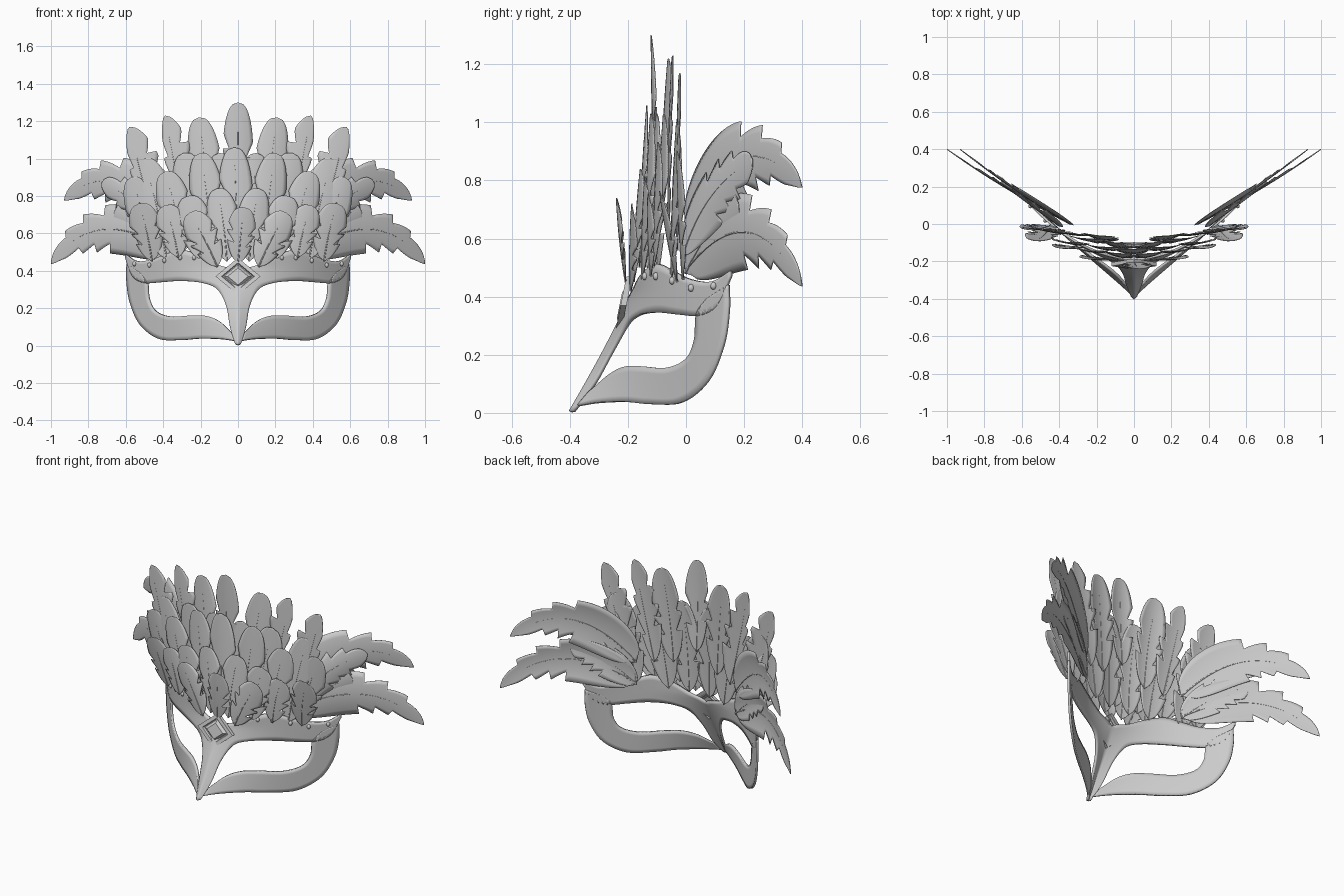
import bpy, bmesh
from math import pi, cos, sin
from mathutils import Vector

if "Cube" in bpy.data.objects:
    bpy.data.objects.remove(bpy.data.objects["Cube"])


def finish(name, verts, faces, thick=0.0, mirror=False, smooth=True, offset=0.0):
    me = bpy.data.meshes.new(name)
    me.from_pydata([tuple(v) for v in verts], [], faces)
    bm = bmesh.new()
    bm.from_mesh(me)
    bmesh.ops.remove_doubles(bm, verts=bm.verts, dist=0.0004)
    bmesh.ops.recalc_face_normals(bm, faces=bm.faces)
    bm.to_mesh(me)
    bm.free()
    ob = bpy.data.objects.new(name, me)
    bpy.context.collection.objects.link(ob)
    if mirror:
        m = ob.modifiers.new("mirror", 'MIRROR')
        m.use_clip = True
    if thick:
        s = ob.modifiers.new("thickness", 'SOLIDIFY')
        s.thickness = thick
        s.offset = offset
    if smooth:
        bpy.ops.object.select_all(action='DESELECT')
        ob.select_set(True)
        bpy.context.view_layer.objects.active = ob
        bpy.ops.object.shade_smooth_by_angle(angle=0.7)
    return ob


def grid_faces(rows, cols):
    return [(i * cols + j, i * cols + j + 1, (i + 1) * cols + j + 1, (i + 1) * cols + j)
            for i in range(rows - 1) for j in range(cols - 1)]


def spline(pts, per=6):
    # Catmull-Rom through 2D points
    p = [Vector(q) for q in pts]
    p = [2 * p[0] - p[1]] + p + [2 * p[-1] - p[-2]]
    out = []
    for i in range(1, len(p) - 2):
        for k in range(per):
            t = k / per
            a, b, c, d = p[i - 1:i + 3]
            out.append(0.5 * (2 * b + (c - a) * t + (2 * a - 5 * b + 4 * c - d) * t * t
                              + (3 * b - a - 3 * c + d) * t ** 3))
    return out + [p[-2]]


def mask_y(x, z):
    # curved face surface: rounded at the brow, V-shaped at the nose
    t = min(1, max(0, (0.42 - z) / 0.42)) ** 1.15
    return (1 - t) * (-0.185 + 0.945 * x * x) + t * (-0.4 + 0.92 * abs(x))


def band(name, edge_a, edge_b, cols=7):
    a, b = spline(edge_a), spline(edge_b)
    vs = []
    for p, q in zip(a, b):
        for j in range(cols):
            r = p.lerp(q, j / (cols - 1))
            x = max(0, r.x)
            vs.append((x, mask_y(x, r.y), r.y))
    return finish(name, vs, grid_faces(len(a), cols), 0.013, True)


# Mask: brow with nose, and the band below the eyes
band("brow_and_nose",
     [(0, .004), (0, .1), (0, .2), (0, .3), (0, .39), (.1, .43), (.2, .48), (.3, .512),
      (.38, .49), (.46, .46), (.54, .452), (.6, .488)],
     [(.012, .006), (.04, .1), (.058, .2), (.09, .275), (.13, .315), (.19, .335), (.25, .343),
      (.33, .345), (.42, .338), (.5, .335), (.56, .37), (.6, .47)])
band("lower_eye_band",
     [(.015, .025), (.09, .035), (.2, .038), (.3, .03), (.42, .036), (.52, .11),
      (.575, .23), (.593, .35), (.592, .44)],
     [(.035, .07), (.1, .13), (.17, .158), (.25, .16), (.36, .155), (.44, .185),
      (.475, .25), (.485, .34), (.52, .39)])

# Rivets along the brow
for side in (-1, 1):
    for x, z in [(.23, .47), (.305, .47), (.39, .455), (.47, .43), (.55, .437)]:
        bpy.ops.mesh.primitive_uv_sphere_add(segments=16, ring_count=8, radius=0.012,
                                             location=(side * (x + .004), mask_y(x, z) - .006, z))
        bpy.context.object.scale = (.9, .9, 1.1)
        bpy.context.object.name = "brow_rivet"
        bpy.ops.object.shade_smooth()

# Diamond ornament: stepped four-sided rings
rings = [(.12, .0), (.12, .02), (.088, .02), (.082, .01), (.075, .01), (.055, .024), (0, .024)]
vs = []
for r, d in rings:
    for k in range(5):
        x, z = r * cos(k * pi / 2), r * .83 * sin(k * pi / 2)
        vs.append((x, -.205 + z * .2 - d, .37 + z))
finish("diamond_ornament", vs, grid_faces(len(rings), 5), smooth=False)


def feather(name, base, ctrl, tip, half, normal, shape, notches, cup=0.015, sweep=0.6, thin=0):
    base, ctrl, tip, n = Vector(base), Vector(ctrl), Vector(tip), Vector(normal).normalized()
    pa, pb = shape
    pk = pa / (pa + pb)
    peak = pk ** pa * (1 - pk) ** pb
    rows, cols = 57, 9
    vs, spine = [], []
    for i in range(rows):
        s = i / (rows - 1)
        c = base * (1 - s) ** 2 + ctrl * 2 * s * (1 - s) + tip * s * s
        t = (2 * (1 - s) * (ctrl - base) + 2 * s * (tip - ctrl)).normalized()
        side = t.cross(n).normalized()
        w0 = half * (s ** pa * (1 - s) ** pb / peak)
        spine.append((c, side, t))
        for j in range(cols):
            v = j / (cols - 1) * 2 - 1
            f = 1.0
            for sgn, p, depth, ln in notches:   # split barbs on the edge
                if sgn * v > 0 and p <= s < p + ln:
                    f = min(f, 1 - depth * (1 - (s - p) / ln))
            if thin * v > 0:                    # narrow outer vane
                f *= .45
            w = w0 * f * v
            vs.append(c + side * w + t * abs(w) * sweep * (1 - s) - n * cup * (w / half) ** 2)
    finish(name, vs, grid_faces(rows, cols), 0.003)
    # quill: thin tapered tube along the spine
    q = []
    for i in range(0, rows - 3, 3):
        c, side, t = spine[i]
        r = 0.004 * (1 - i / rows) + .001
        m = side.cross(t)
        q += [c + side * r * cos(k * pi / 3) + m * r * sin(k * pi / 3) for k in range(7)]
    finish(name + "_quill", q, grid_faces(len(q) // 7, 7))


BLUNT, POINT, PLUME = (.42, .4), (.5, .55), (.36, .8)
cuts = [(1, .24, .55, .15), (1, .43, .5, .15), (-1, .32, .55, .16), (-1, .52, .45, .15)]
sharp_cuts = cuts + [(-1, .72, .5, .14), (1, .64, .45, .14)]

# Crest feathers: name, tip x, tip z, base x, base z, half width, base y, tip y, shape
crest = [
    ("back_crest_feather", 0, 1.30, 0, .74, .08, -.10, -.12, BLUNT),
    ("back_crest_feather", .21, 1.22, .15, .64, .09, -.09, -.06, BLUNT),
    ("back_crest_feather", .39, 1.23, .26, .62, .11, -.06, -.045, POINT),
    ("back_crest_feather", .58, 1.17, .42, .56, .125, -.03, -.02, POINT),
    ("back_crest_feather", .50, 1.0, .38, .46, .10, -.05, -.03, BLUNT),
    ("back_crest_feather", .57, .90, .45, .46, .085, -.01, -.03, BLUNT),
    ("back_crest_feather", .29, 1.03, .19, .46, .10, -.10, -.075, BLUNT),
    ("back_crest_feather", .10, 1.03, .07, .46, .09, -.13, -.10, BLUNT),
    ("middle_crest_feather", -.02, 1.06, 0, .50, .09, -.16, -.135, BLUNT),
    ("middle_crest_feather", .20, 1.03, .14, .50, .09, -.14, -.12, BLUNT),
    ("middle_crest_feather", .39, .93, .29, .50, .09, -.11, -.095, BLUNT),
    ("middle_crest_feather", .11, .84, .06, .45, .085, -.18, -.155, BLUNT),
    ("middle_crest_feather", .27, .80, .20, .46, .09, -.15, -.14, BLUNT),
    ("front_crest_feather", .03, .74, 0, .44, .075, -.205, -.24, BLUNT),
    ("front_crest_feather", .26, .71, .11, .42, .085, -.19, -.185, BLUNT),
    ("front_crest_feather", .39, .75, .32, .47, .08, -.12, -.13, BLUNT),
    ("front_crest_feather", .53, .76, .46, .45, .085, -.03, -.09, BLUNT),
]
for name, tx, tz, bx, bz, hw, by, ty, shape in crest:
    for side in ((1,) if bx == 0 else (-1, 1)):
        sharp = shape is POINT
        lean = .01 if sharp else -.015 * (bx > 0)
        mid = (side * ((tx + bx) / 2 + lean), (by + ty) / 2 - .01, (tz + bz) / 2)
        nc = [(c[0] * side,) + c[1:] for c in (sharp_cuts if sharp else cuts)]
        # side axis of a feather facing -y points to -x... sign chosen from the cross product
        outer = side if Vector((0, 0, 1)).cross(Vector((0, -1, 0))).x > 0 else -side
        feather(name, (side * bx, by, bz), mid, (side * tx, ty, tz), hw,
                (side * .12 * (bx > 0), -1, 0), shape, nc, thin=outer if sharp else 0)

# Side plumes: large arched feathers sweeping outward and back
plume_cuts = [(sg, p + (.06 if sg < 0 else 0), .42, .15) for sg in (-1, 1) for p in (.42, .58, .74)]
plumes = [
    ("upper_side_plume", (.34, 0, .62), (.66, .18, 1.05), (.93, .40, .775), .14, PLUME),
    ("lower_side_plume", (.34, 0, .49), (.76, .22, .78), (1.0, .40, .435), .135, PLUME),
    ("middle_side_plume", (.40, -.01, .54), (.50, .06, .78), (.73, .23, .87), .105, POINT),
    ("inner_side_plume", (.34, 0, .48), (.48, .07, .64), (.66, .18, .72), .10, BLUNT),
]
for name, b, c, t, hw, shape in plumes:
    for side in (-1, 1):
        f = lambda p: (p[0] * side, p[1], p[2])
        feather(name, f(b), f(c), f(t), hw, (side * .52, -.86, 0), shape,
                [(q[0] * side,) + q[1:] for q in plume_cuts], cup=.02, sweep=.45)
